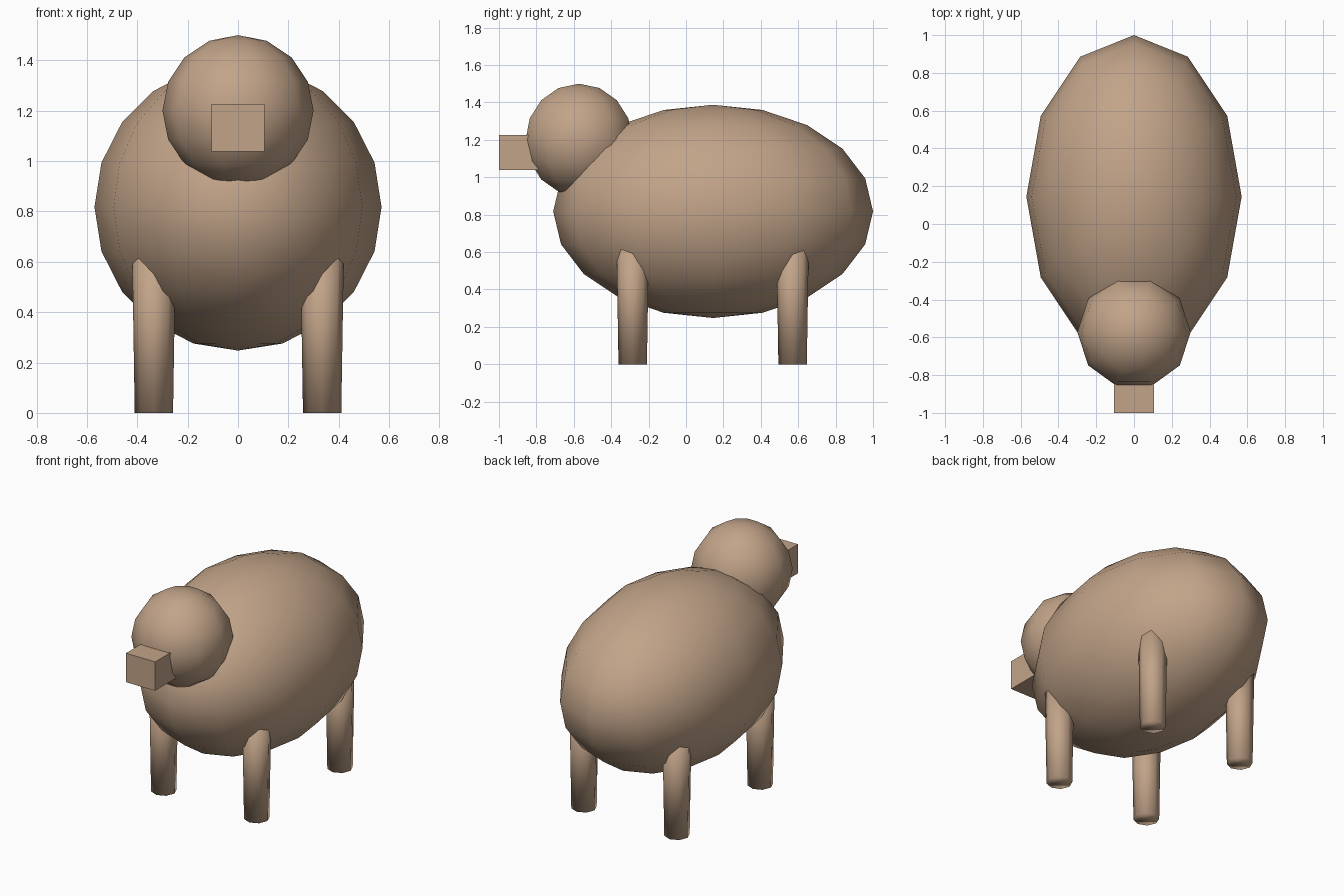
import bpy
import bmesh
from math import pi
from mathutils import Matrix

if "Cube" in bpy.data.objects:
    bpy.data.objects.remove(bpy.data.objects["Cube"])

tan = bpy.data.materials.new("tan")
tan.diffuse_color = (0.54, 0.37, 0.25, 1)
tan.use_nodes = True
tan.node_tree.nodes["Principled BSDF"].inputs["Base Color"].default_value = tan.diffuse_color


def finish(name, bm, smooth=True):
    mesh = bpy.data.meshes.new(name)
    for face in bm.faces:
        face.smooth = smooth
    bm.to_mesh(mesh)
    bm.free()
    mesh.materials.append(tan)
    obj = bpy.data.objects.new(name, mesh)
    bpy.context.collection.objects.link(obj)
    return obj


def ellipsoid(name, center, radii, segments, rings):
    bm = bmesh.new()
    # the quarter turn puts vertices on the left and right extremes
    bmesh.ops.create_uvsphere(bm, u_segments=segments, v_segments=rings, radius=1,
                              matrix=Matrix.Rotation(pi / 2, 4, 'Z'))
    bmesh.ops.scale(bm, vec=radii, verts=bm.verts)
    bmesh.ops.translate(bm, vec=center, verts=bm.verts)
    return finish(name, bm)


def leg(name, x, y, height=0.68):
    bm = bmesh.new()
    bmesh.ops.create_cone(bm, cap_ends=True, segments=8, radius1=0.076,
                          radius2=0.087, depth=height,
                          matrix=Matrix.Translation((x, y, height / 2)))
    return finish(name, bm)


# Body and head
ellipsoid("body", (0, 0.145, 0.8175), (0.57, 0.855, 0.57), 12, 10)
ellipsoid("head", (0, -0.572, 1.2), (0.3, 0.3, 0.3), 10, 8)

# Box snout, sunk into the head
bm = bmesh.new()
bmesh.ops.create_cube(bm, size=1)
bmesh.ops.scale(bm, vec=(0.21, 0.22, 0.188), verts=bm.verts)
bmesh.ops.translate(bm, vec=(0, -0.89, 1.132), verts=bm.verts)
finish("snout", bm, smooth=False)

# Four tapered legs
for side, x in (("left", 0.334), ("right", -0.334)):
    for end, y in (("front", -0.285), ("back", 0.57)):
        leg(f"{end}_leg_{side}", x, y)
